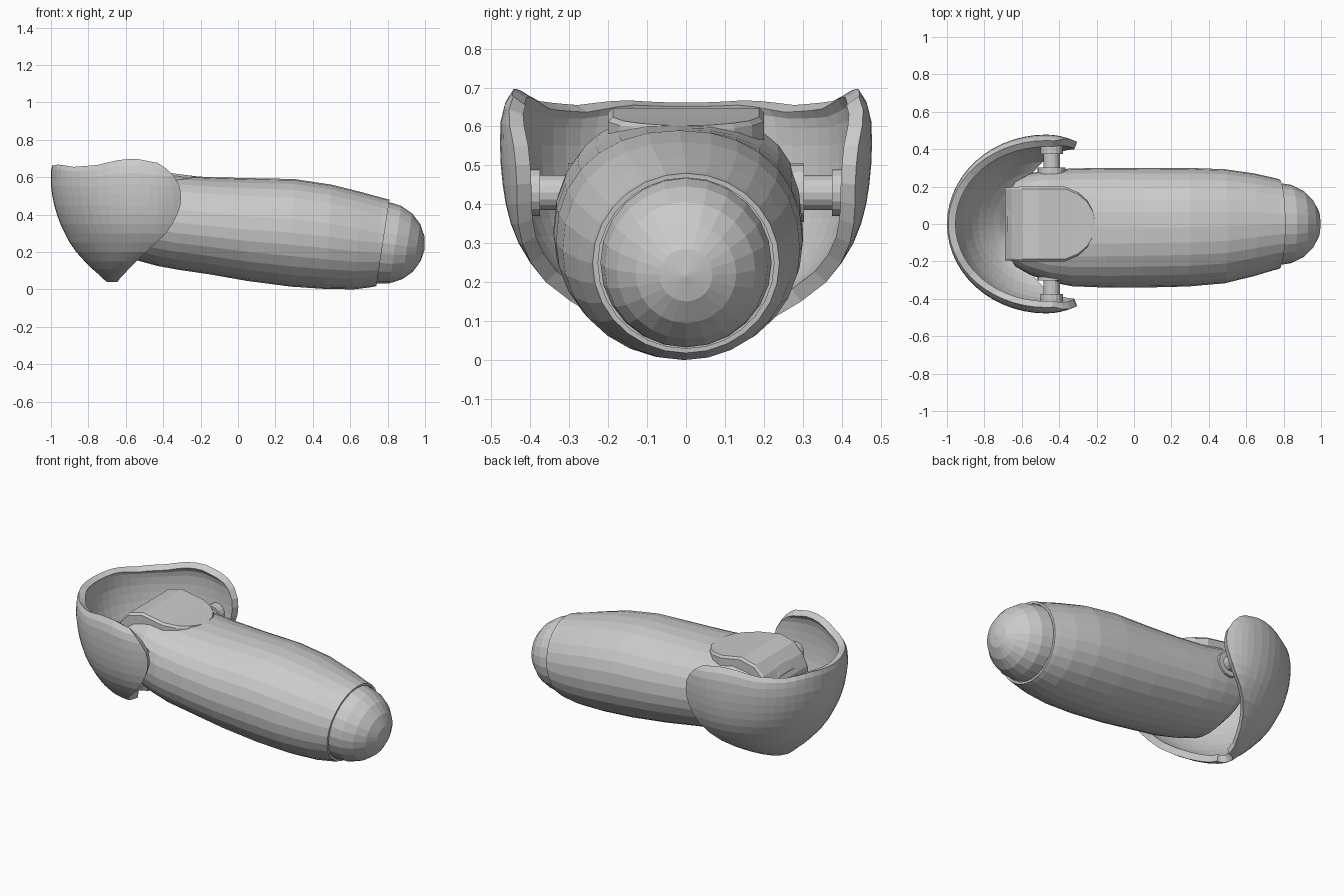
import bpy, bmesh, math
from mathutils import Vector

if "Cube" in bpy.data.objects:
    bpy.data.objects.remove(bpy.data.objects["Cube"])

def make(name, bm):
    bmesh.ops.remove_doubles(bm, verts=bm.verts, dist=0.0005)
    bmesh.ops.recalc_face_normals(bm, faces=bm.faces)
    me = bpy.data.meshes.new(name)
    bm.to_mesh(me)
    bm.free()
    ob = bpy.data.objects.new(name, me)
    bpy.context.collection.objects.link(ob)
    return ob

def loft(name, rings, closed=True, caps=True):
    bm = bmesh.new()
    rows = [[bm.verts.new(p) for p in r] for r in rings]
    n = len(rows[0])
    for a, b in zip(rows, rows[1:]):
        for i in range(n if closed else n - 1):
            j = (i + 1) % n
            bm.faces.new((a[i], a[j], b[j], b[i]))
    if caps:
        bm.faces.new(rows[0])
        bm.faces.new(rows[-1])
    return make(name, bm)

def interp(table, x):
    if x <= table[0][0]:
        return table[0][1]
    for p, q in zip(table, table[1:]):
        if x <= q[0]:
            return p[1] + (q[1] - p[1]) * (x - p[0]) / (q[0] - p[0])
    return table[-1][1]

def section(xt, zt, xb, zb, yc, hw, e, n=28):
    """Rounded cross-section leaning between a top and a bottom point."""
    pts = []
    for i in range(n):
        a = 2 * math.pi * i / n
        c, s = math.cos(a), math.sin(a)
        f = e if s > 0 else 2.0
        y = math.copysign(abs(c) ** (2 / f), c) * hw + yc
        k = 0.5 + 0.5 * math.copysign(abs(s) ** (2 / f), s)
        pts.append((xb + (xt - xb) * k, y, zb + (zt - zb) * k))
    return pts

# Forearm sleeve, boxier at the elbow, ending in a narrow lip
body = [(-.68, .53, -.66, .34, 0, .17, 2.4), (-.65, .58, -.61, .235, 0, .23, 2.5),
        (-.57, .618, -.54, .155, 0, .272, 2.6), (-.46, .628, -.43, .125, -.01, .30, 2.6),
        (-.34, .61, -.32, .105, -.018, .315, 2.4), (-.15, .60, -.15, .08, -.02, .32, 2.25),
        (.05, .595, .05, .045, -.02, .32, 2.2), (.30, .59, .28, .015, -.017, .317, 2.2),
        (.50, .56, .47, .002, -.012, .305, 2.2), (.66, .52, .62, .0, -.004, .275, 2.1),
        (.78, .487, .715, .012, 0, .247, 2), (.81, .48, .74, .018, 0, .24, 2),
        (.808, .468, .742, .03, 0, .226, 2), (.78, .468, .715, .03, 0, .226, 2)]
loft("forearm_sleeve", [section(*r) for r in body])

# Domed wrist end, tilted like the sleeve opening
axis = Vector((1, 0, -.15)).normalized()
up = Vector((.15, 0, 1)).normalized()
centre = Vector((.772, 0, .25))
rings = []
for t in (-15, 0, 18, 36, 54, 72, 89):
    t = math.radians(t)
    r, d = .22 * math.cos(t), .228 * math.sin(t)
    rings.append([centre + axis * d + Vector((0, r * math.cos(2 * math.pi * i / 24), 0))
                  + up * r * math.sin(2 * math.pi * i / 24) for i in range(24)])
loft("wrist_dome", rings)

# Elbow block with a rounded front, sloping down at the back
block = [(-.69, .195, .50), (-.655, .197, .57), (-.60, .20, .625), (-.51, .20, .648),
         (-.37, .20, .624), (-.30, .17, .614), (-.25, .125, .608), (-.22, .07, .604),
         (-.212, .03, .602)]
loft("elbow_block", [[(x, -w, .42), (x, w, .42), (x, w, z - .012), (x, w * .94, z),
                      (x, -w * .94, z), (x, -w, z - .012)] for x, w, z in block])

# Curved elbow guard: back x, front x and half width by height
levels = [(.04, -.70, -.645, .05), (.055, -.72, -.635, .11), (.08, -.745, -.61, .17),
          (.11, -.78, -.585, .228), (.15, -.82, -.545, .295), (.20, -.865, -.49, .36),
          (.25, -.90, -.435, .40), (.30, -.925, -.385, .43), (.35, -.95, -.35, .45),
          (.40, -.968, -.325, .463), (.45, -.983, -.308, .471), (.50, -.993, -.304, .476),
          (.55, -1.0, -.312, .478), (.60, -1.0, -.342, .476), (.635, -1.0, -.38, .466),
          (.66, -.993, -.43, .446)]
rim = [(-1.0, 0), (-.96, .008), (-.88, -.005), (-.75, .005), (-.65, .03), (-.55, .04),
       (-.45, .02), (-.3, 0)]
rings = []
for z, xb, xf, w in levels:
    xc = min(-.47, xf)
    half = []
    for i in range(15):
        a = math.pi / 2 * i / 14
        half.append((xc - (xc - xb) * math.cos(a), w * math.sin(a)))
    for i in range(1, 5):
        d = max(xf - xc, .001) * i / 4
        half.append((xc + d, w * (1 - .08 * (d / .165) ** 2)))
    path = [(x, -y) for x, y in reversed(half[1:])] + half
    lift = max(0, (z - .4) / .26) ** 2
    rings.append([(x, y, z + lift * interp(rim, x)) for x, y in path])
guard = loft("elbow_guard", rings, closed=False, caps=False)
# Make the skin face outwards, then thicken it inwards
me = guard.data
if sum(p.normal.dot(p.center - Vector((-.5, 0, .5))) for p in me.polygons) < 0:
    me.flip_normals()
mod = guard.modifiers.new("thickness", 'SOLIDIFY')
mod.thickness = .04
mod.offset = -1
bev = guard.modifiers.new("soft_rim", 'BEVEL')
bev.width = .01
bev.segments = 2
bev.limit_method = 'ANGLE'
bev.angle_limit = math.radians(60)

# Hinge on each side: base plate, pin and outer sleeve
def disc(name, side, y0, y1, r):
    ring = lambda y: [(-.44 + r * math.cos(2 * math.pi * i / 16), side * y,
                       .43 + r * math.sin(2 * math.pi * i / 16)) for i in range(16)]
    loft(name, [ring(y0), ring(y1)])

for side, label in ((1, "left"), (-1, "right")):
    disc("hinge_plate_" + label, side, .25, .303, .075)
    disc("hinge_pin_" + label, side, .25, .435, .045)
    disc("hinge_sleeve_" + label, side, .375, .435, .06)
